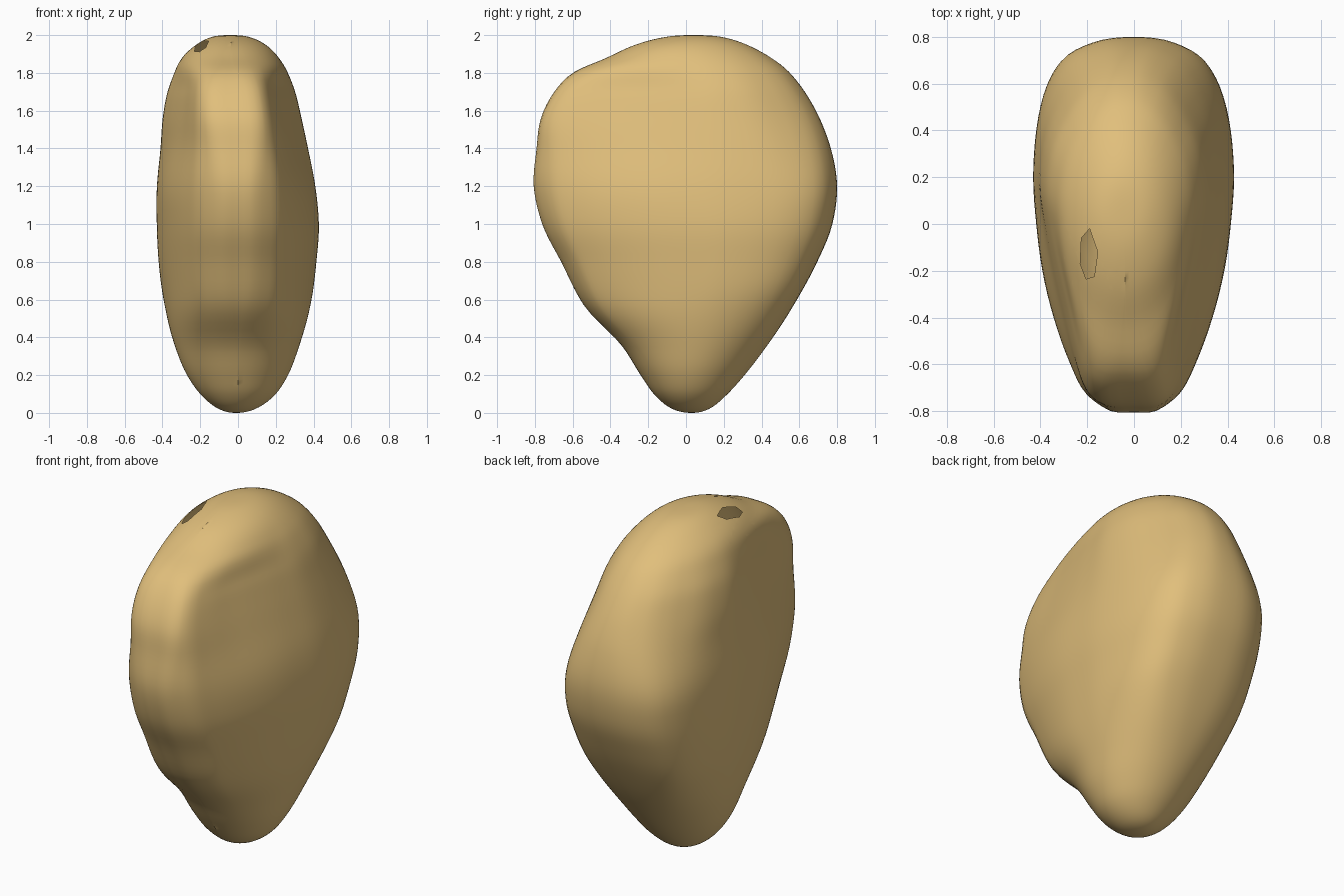
import bpy
import bmesh
import math
from mathutils import Vector


cube = bpy.data.objects.get("Cube")
if cube:
    bpy.data.objects.remove(cube, do_unlink=True)


def tangent(a, b, c):
    """Slope at b of the curve through three points, weighted by spacing."""
    before, after = (b - a).length, (c - b).length
    return ((b - a) / before * after + (c - b) / after * before) / (before + after)


def smooth_path(points, steps):
    """Resample a curve smoothly; its first and last points only guide the ends."""
    path = []
    for a, b, c, d in zip(points, points[1:], points[2:], points[3:]):
        span = (c - b).length
        start, end = tangent(a, b, c) * span, tangent(b, c, d) * span
        for s in range(steps):
            u = s / steps
            path.append(b + start * u + (3 * (c - b) - 2 * start - end) * u ** 2
                        + (2 * (b - c) + start + end) * u ** 3)
    return path


def ramp(value, low, high):
    u = max(0, min(1, (value - low) / (high - low)))
    return u * u * (3 - 2 * u)


def mix(a, b, amount):
    return a + (b - a) * amount


# Outline rows: height, front and back reach, right and left reach
OUTLINE = [Vector(row) for row in (
    (0, 0.03, 0.03, -0.01, -0.01),
    (0.02, -0.07, 0.12, -0.10, 0.09),
    (0.10, -0.17, 0.22, -0.20, 0.20),
    (0.20, -0.24, 0.31, -0.27, 0.265),
    (0.35, -0.335, 0.425, -0.335, 0.325),
    (0.57, -0.54, 0.57, -0.39, 0.385),
    (0.80, -0.66, 0.695, -0.42, 0.415),
    (1.00, -0.76, 0.775, -0.43, 0.428),
    (1.20, -0.805, 0.80, -0.43, 0.41),
    (1.40, -0.79, 0.767, -0.415, 0.375),
    (1.55, -0.77, 0.712, -0.407, 0.345),
    (1.68, -0.71, 0.642, -0.385, 0.315),
    (1.78, -0.625, 0.568, -0.352, 0.28),
    (1.88, -0.42, 0.45, -0.30, 0.22),
    (1.95, -0.265, 0.32, -0.22, 0.145),
    (1.99, -0.11, 0.19, -0.14, 0.06),
    (2, 0.04, 0.04, -0.04, -0.04))]


def past_tip(row):
    """Guide row across the tip, so that the surface rounds over it."""
    z, front, back, right, left = row
    return Vector((z, back, front, left, right))


# Cross-section from front to back: depth, width of the body, width of the shoulders
HALF_SECTION = [(-0.97, 0.30, 0.40), (-0.87, 0.52, 0.53), (-0.74, 0.64, 0.60),
                (-0.5, 0.80, 0.70), (-0.25, 0.91, 0.81), (0, 0.97, 0.91),
                (0.25, 1, 0.98), (0.5, 0.97, 0.93), (0.75, 0.86, 0.72),
                (0.87, 0.73, 0.55), (0.97, 0.42, 0.28)]
loop = ([(-1, 0, 0)] + HALF_SECTION + [(1, 0, 0)]
        + [(t, -wide, -narrow) for t, wide, narrow in reversed(HALF_SECTION)])
loop = [Vector(p) for p in loop]
section = smooth_path(loop[-1:] + loop + loop[:2], 4)

# Body: lofted rings closed at the bottom and top
rows = [past_tip(OUTLINE[1])] + OUTLINE + [past_tip(OUTLINE[-2])]
bm = bmesh.new()
rings = []
for z, front, back, right, left in smooth_path(rows, 5)[1:]:
    shoulder = ramp(z, 1.1, 1.65)
    shaped = ramp(z, 0.15, 0.7) * (1 - ramp(z, 1.7, 1.96))
    middle = (left + right) / 2 * (1 - ramp(z, 0.05, 0.3) + ramp(z, 1.4, 1.8))
    ring = []
    for t, wide, narrow in section:
        oval = math.copysign(math.sqrt(max(0, 1 - t * t)), wide)
        w = mix(oval, mix(wide, narrow, shoulder), shaped)
        x = middle + w * (left - middle if w > 0 else middle - right)
        y = mix(front, back, (t + 1) / 2)
        ring.append(bm.verts.new((x, y, z)))
    rings.append(ring)

count = len(section)
for low, high in zip(rings, rings[1:]):
    for i in range(count):
        j = (i + 1) % count
        bm.faces.new((low[i], low[j], high[j], high[i]))
for ring, row in ((rings[0], OUTLINE[0]), (rings[-1], OUTLINE[-1])):
    pole = bm.verts.new((row[3], row[1], row[0]))
    for i in range(count):
        bm.faces.new((ring[i], ring[(i + 1) % count], pole))
bmesh.ops.recalc_face_normals(bm, faces=bm.faces[:])

# Small six-sided opening near the top
OPENING = [Vector(p) for p in ((-0.19, -0.02), (-0.225, -0.06), (-0.23, -0.17),
                               (-0.205, -0.235), (-0.17, -0.225), (-0.155, -0.12))]
center = sum(OPENING, Vector((0, 0))) / len(OPENING)
planes = []
for i, a in enumerate(OPENING):
    edge = OPENING[(i + 1) % len(OPENING)] - a
    planes.append((a, Vector((edge.y, -edge.x))))


def near_opening(face):
    c = face.calc_center_median()
    return c.z > 1.7 and (c.xy - center).length < 0.2


for point, normal in planes:
    faces = [f for f in bm.faces if near_opening(f)]
    edges = {e for f in faces for e in f.edges}
    verts = {v for f in faces for v in f.verts}
    bmesh.ops.bisect_plane(bm, geom=faces + list(edges) + list(verts), dist=0.00001,
                           plane_co=point.to_3d(), plane_no=normal.to_3d())
inside = [f for f in bm.faces if near_opening(f) and all(
    (f.calc_center_median().xy - p).dot(n) < 0 for p, n in planes)]
bmesh.ops.delete(bm, geom=inside, context='FACES')

mesh = bpy.data.meshes.new("pebble_body")
bm.to_mesh(mesh)
bm.free()
body = bpy.data.objects.new("pebble_body", mesh)
bpy.context.collection.objects.link(body)

# Warm tan surface
tan = bpy.data.materials.new("warm tan")
tan.use_nodes = True
color = (0.75, 0.52, 0.20, 1)
tan.diffuse_color = color
tan.node_tree.nodes["Principled BSDF"].inputs["Base Color"].default_value = color
mesh.materials.append(tan)

bpy.ops.object.select_all(action='DESELECT')
body.select_set(True)
bpy.context.view_layer.objects.active = body
bpy.ops.object.shade_smooth_by_angle(angle=math.radians(60))
